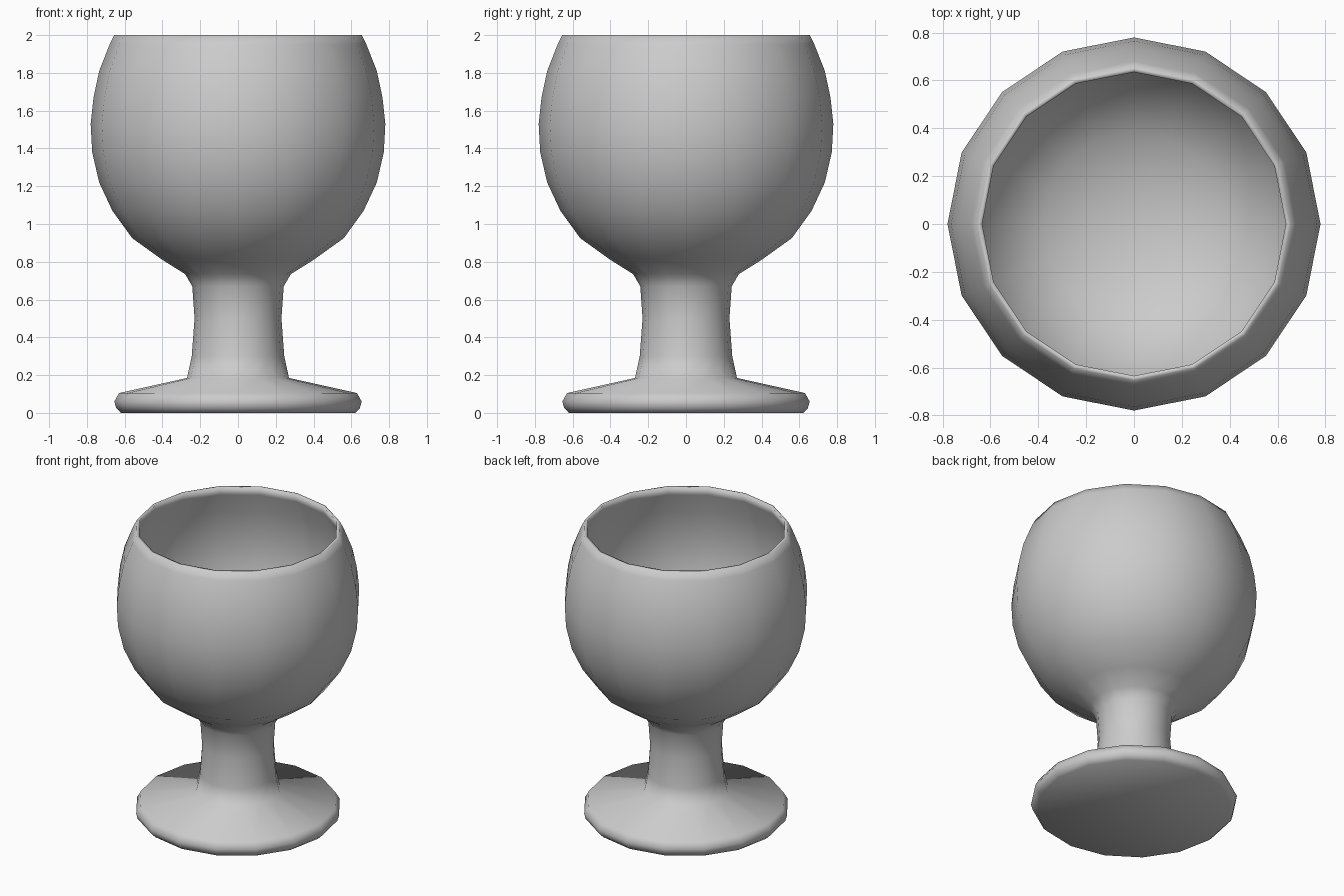
import bpy
import bmesh
import math

if "Cube" in bpy.data.objects:
    bpy.data.objects.remove(bpy.data.objects["Cube"], do_unlink=True)

SIDES = 16

# Plain grey material
grey = bpy.data.materials.new("plain grey")
grey.use_nodes = True
colour = (0.6, 0.6, 0.6, 1)
grey.diffuse_color = colour
grey.node_tree.nodes["Principled BSDF"].inputs["Base Color"].default_value = colour

# Profile (radius, height): foot, stem, outer bowl, rim, inner bowl
foot = [(0.62, 0.0), (0.645, 0.025), (0.655, 0.06), (0.63, 0.105)]
stem = [(0.27, 0.185), (0.245, 0.3), (0.23, 0.5), (0.242, 0.67), (0.28, 0.735)]
bowl = [(0.40, 0.81), (0.56, 0.925), (0.665, 1.07), (0.735, 1.22),
        (0.772, 1.38), (0.78, 1.53), (0.765, 1.67), (0.735, 1.81), (0.68, 1.95)]
rim = [(0.655, 2.0), (0.635, 2.0)]
inside = [(0.65, 1.94), (0.705, 1.8), (0.745, 1.53), (0.705, 1.23),
          (0.535, 0.965), (0.385, 0.86), (0.2, 0.8)]


def lathe(name, profile, end_height):
    """Spin a profile round z, closing the first ring flat and the last to a point."""
    bm = bmesh.new()
    rings = []
    for radius, z in profile:
        rings.append([bm.verts.new((radius * math.cos(a), radius * math.sin(a), z))
                      for a in (math.tau * i / SIDES for i in range(SIDES))])
    for low, high in zip(rings, rings[1:]):
        for i in range(SIDES):
            j = (i + 1) % SIDES
            bm.faces.new((low[i], low[j], high[j], high[i]))
    bm.faces.new(rings[0][::-1])
    tip = bm.verts.new((0, 0, end_height))
    for i in range(SIDES):
        bm.faces.new((rings[-1][i], rings[-1][(i + 1) % SIDES], tip))
    bmesh.ops.recalc_face_normals(bm, faces=bm.faces)
    for face in bm.faces:
        face.smooth = True
    mesh = bpy.data.meshes.new(name)
    bm.to_mesh(mesh)
    bm.free()
    mesh.materials.append(grey)
    obj = bpy.data.objects.new(name, mesh)
    bpy.context.collection.objects.link(obj)
    return obj


lathe("goblet", foot + stem + bowl + rim + inside, 0.78)
